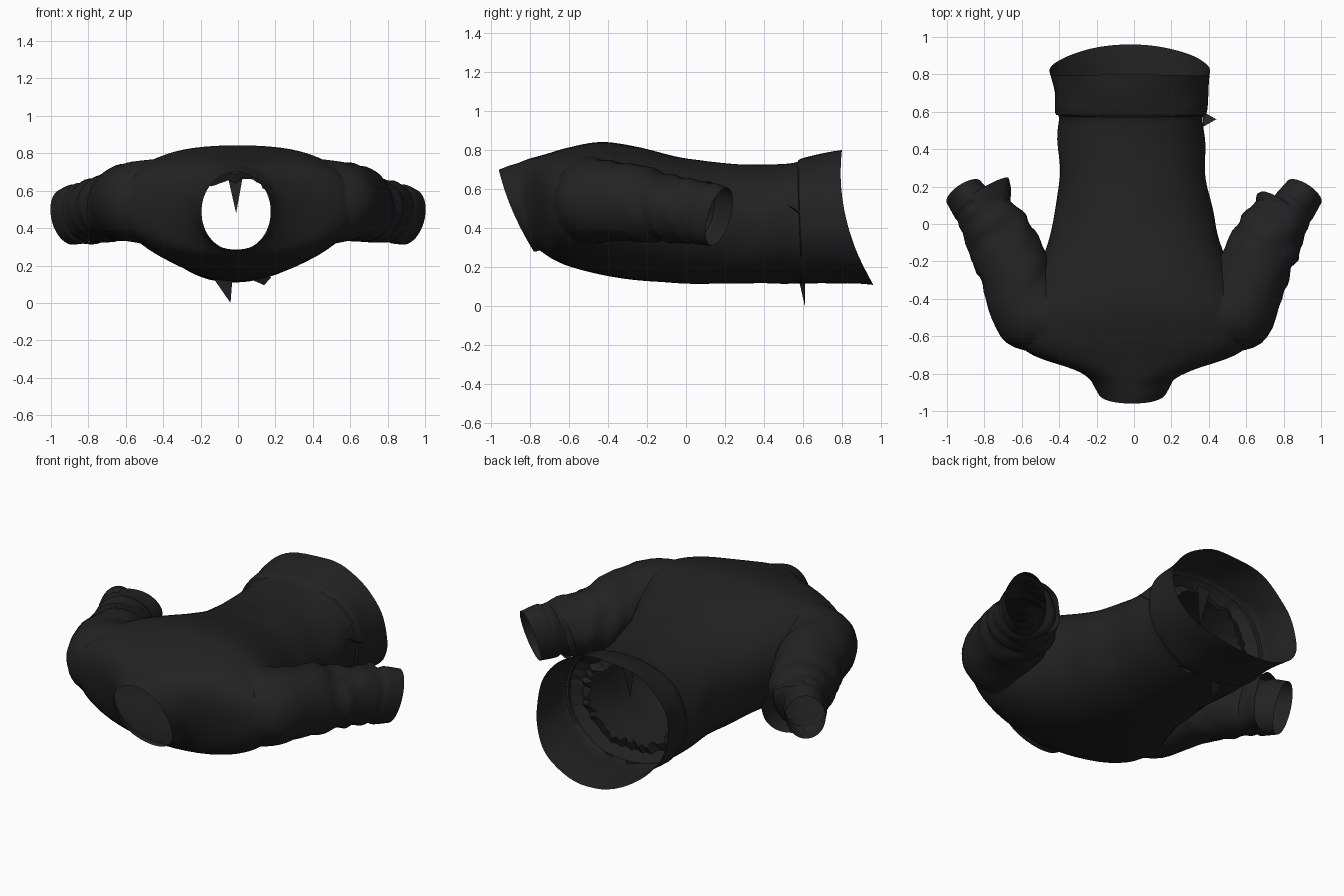
import bpy, bmesh
from math import sin, cos, pi, copysign
from mathutils import Vector, noise

cube = bpy.data.objects.get("Cube")
if cube:
    bpy.data.objects.remove(cube, do_unlink=True)

black = bpy.data.materials.new("black_cloth")
black.use_nodes = True
colour = (0.016, 0.016, 0.016, 1)
black.diffuse_color = colour
black.node_tree.nodes["Principled BSDF"].inputs["Base Color"].default_value = colour


def add_object(name, bm):
    mesh = bpy.data.meshes.new(name)
    bm.to_mesh(mesh)
    bm.free()
    mesh.materials.append(black)
    obj = bpy.data.objects.new(name, mesh)
    bpy.context.collection.objects.link(obj)
    return obj


def smooth_rows(rows, steps):
    """Catmull-Rom interpolation of ring settings."""
    out = []
    for i in range(len(rows) - 1):
        a, b = rows[max(i - 1, 0)], rows[i]
        c, d = rows[i + 1], rows[min(i + 2, len(rows) - 1)]
        for k in range(steps):
            t = k / steps
            out.append([q + 0.5 * t * (r - p + t * (2*p - 5*q + 4*r - s + t * (3*(q - r) + s - p)))
                        for p, q, r, s in zip(a, b, c, d)])
    return out + [list(rows[-1])]


def skin(bm, rings, closed=True):
    """Quads between neighbouring rings of points."""
    loops = [[bm.verts.new(p) for p in ring] for ring in rings]
    n = len(loops[0])
    for a, b in zip(loops, loops[1:]):
        for i in range(n if closed else n - 1):
            j = (i + 1) % n
            bm.faces.new((a[i], a[j], b[j], b[i]))
    return loops


def loft(name, rings):
    """Closed tube with fan caps; returns the object and its cap centres."""
    bm = bmesh.new()
    loops = skin(bm, rings)
    n = len(loops[0])
    centres = []
    for loop in (loops[0], loops[-1]):
        mid = sum((v.co for v in loop), Vector()) / n
        hub = bm.verts.new(mid)
        centres.append(mid)
        for i in range(n):
            bm.faces.new((loop[i], loop[(i + 1) % n], hub))
    bmesh.ops.recalc_face_normals(bm, faces=bm.faces)
    return add_object(name, bm), centres


def body_ring(row, sides=64):
    y_top, z_top, y_low, z_low, half, power, bow, shift = row
    ring = []
    for i in range(sides):
        a = 2 * pi * i / sides
        e = 2 / power if sin(a) > 0 else 0.96
        c = copysign(abs(cos(a)) ** e, cos(a))
        s = copysign(abs(sin(a)) ** e, sin(a))
        p = Vector((shift + half * c,
                    (y_top + y_low) / 2 + s * (y_top - y_low) / 2 + bow * (s * s - 1),
                    (z_top + z_low) / 2 + s * (z_top - z_low) / 2))
        wave = 0.012 * noise.noise(p * 5) * min(1, max(0, p.y + 0.5))
        ring.append(p + Vector((c, 0, s)) * wave)
    return ring


# torso: y top, z top, y bottom, z bottom, half width, squareness, bow, shift
body_rows = [
    (-.96, .70, -.78, .28, .185, 2, .02, -.01),
    (-.91, .72, -.77, .28, .205, 2, .02, -.01),
    (-.86, .735, -.75, .285, .235, 2.1, .01, -.01),
    (-.81, .755, -.72, .265, .33, 2.2, 0, 0),
    (-.72, .78, -.68, .24, .54, 2.4, 0, 0),
    (-.62, .81, -.60, .205, .63, 2.5, 0, 0),
    (-.45, .842, -.45, .165, .61, 2.5, 0, 0),
    (-.28, .825, -.28, .135, .53, 2.4, 0, 0),
    (-.10, .78, -.10, .12, .46, 2.3, 0, 0),
    (.05, .75, .05, .115, .425, 2.2, 0, 0),
    (.25, .73, .25, .12, .39, 2.2, 0, -.01),
    (.45, .725, .45, .12, .395, 2.2, 0, -.015),
    (.56, .735, .58, .12, .385, 2.2, 0, -.015),
    (.59, .755, .62, .115, .405, 2.2, .01, -.015),
    (.70, .78, .78, .115, .41, 2.2, .03, -.015),
    (.80, .80, .96, .11, .43, 2.2, .06, -.02),
]
shirt, body_caps = loft("shirt", [body_ring(r) for r in smooth_rows(body_rows, 4)])

# sleeve: x, y, z, direction x, y, z, side radius, vertical radius, wrinkle
sleeve_rows = [
    (.34, -.50, .53, .95, .25, 0, .20, .25, 0),
    (.55, -.46, .54, .8, .6, 0, .22, .215, .02),
    (.635, -.26, .53, .5, .85, -.1, .195, .195, .09),
    (.705, -.10, .50, .48, .88, -.2, .185, .175, .13),
    (.795, .045, .485, .54, .84, -.25, .155, .165, .10),
    (.84, .075, .48, .55, .83, -.28, .12, .155, .02),
    (.86, .10, .475, .55, .83, -.3, .118, .165, 0),
    (.91, .17, .46, .55, .83, -.3, .108, .155, 0),
]


def sleeve_ring(row, side, sides=40):
    centre, direction = Vector(row[:3]), Vector(row[3:6]).normalized()
    across = direction.cross(Vector((0, 0, 1))).normalized()
    up = across.cross(direction)
    ring = []
    for i in range(sides):
        a = 2 * pi * i / sides
        spot = Vector((cos(a), sin(a), centre.y * 16 + side * 3 + sin(a)))
        swell = 1 + row[8] * noise.noise(spot)
        p = centre + (across * cos(a) * row[6] + up * sin(a) * row[7]) * swell
        ring.append((p.x * side, p.y, p.z))
    return ring


# join the sleeves to the torso as one skin
sleeves, openings = [], list(body_caps)
for side, label in ((1, "left"), (-1, "right")):
    sleeve, caps = loft(label + "_sleeve_form",
                        [sleeve_ring(r, side) for r in smooth_rows(sleeve_rows, 6)])
    openings.append(caps[1])
    mod = shirt.modifiers.new(label + "_sleeve", "BOOLEAN")
    mod.operation, mod.solver, mod.object = "UNION", "EXACT", sleeve
    sleeves.append(sleeve)
graph = bpy.context.evaluated_depsgraph_get()
joined = bpy.data.meshes.new_from_object(shirt.evaluated_get(graph))
shirt.modifiers.clear()
shirt.data = joined
for sleeve in sleeves:
    bpy.data.objects.remove(sleeve, do_unlink=True)

# open the neck, hem and cuffs
bm = bmesh.new()
bm.from_mesh(joined)
hubs = [v for v in bm.verts if any((v.co - c).length < 0.001 for c in openings)]
bmesh.ops.delete(bm, geom=hubs, context="VERTS")
bm.to_mesh(joined)
bm.free()

# loose folds of cloth on the inner side of each cuff
fold_start = (.78, .02, .485, .54, .84, -.25, .15, .165, .08)
fold_ends = {1: (.80, .08, .48, .55, .83, -.25, .165, .16, .15),
             -1: (.83, .135, .475, .55, .83, -.25, .195, .16, .15)}
soft = [shirt]
for side, label in ((1, "left"), (-1, "right")):
    bm = bmesh.new()
    rows = smooth_rows([fold_start, fold_ends[side]], 5)
    skin(bm, [sleeve_ring(r, side)[9:32] for r in rows], closed=False)
    soft.append(add_object(label + "_cuff_fold", bm))

# ragged cloth inside the waist seam
outer = body_ring(body_rows[12])
middle = Vector((-.015, .50, .47))
inner = []
for i, p in enumerate(outer):
    reach = 0.3 + 0.14 * noise.noise(Vector((i * 0.7, 0.3, 0)))
    q = p.lerp(middle, reach)
    inner.append(q)
bm = bmesh.new()
skin(bm, [outer, [p.lerp(q, 0.5) + Vector((0, -.03, 0)) for p, q in zip(outer, inner)], inner])
add_object("waist_fringe", bm)

bpy.ops.object.select_all(action="DESELECT")
for obj in soft:
    obj.select_set(True)
bpy.context.view_layer.objects.active = shirt
bpy.ops.object.shade_smooth_by_angle(angle=0.6)


# torn cloth points
def tatter(name, *points):
    bm = bmesh.new()
    bm.faces.new([bm.verts.new(p) for p in points])
    add_object(name, bm)


tatter("hem_tatter", (-.13, .58, .13), (-.03, .61, .13), (-.04, .61, 0))
tatter("hem_side_tatter", (.06, .60, .13), (.18, .58, .14), (.14, .61, .095))
tatter("waist_tatter", (.37, .52, .52), (.37, .60, .46), (.44, .56, .50))
tatter("inner_waist_tatter", (-.06, .57, .70), (.03, .57, .70), (-.01, .54, .48))
